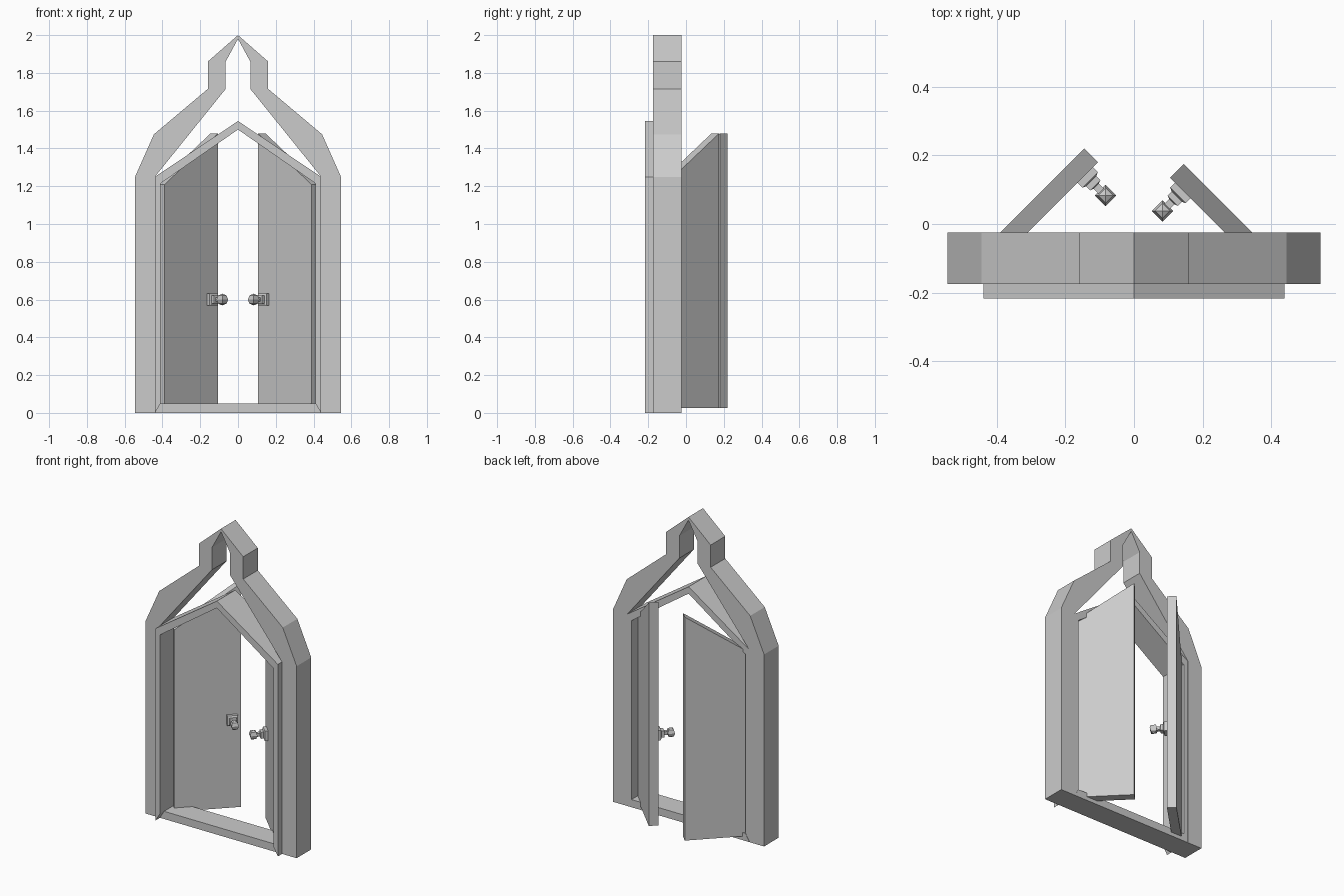
import bpy, bmesh, math
from mathutils import Vector, Matrix

if "Cube" in bpy.data.objects:
    bpy.data.objects.remove(bpy.data.objects["Cube"])


def finish(name, bm):
    bmesh.ops.recalc_face_normals(bm, faces=bm.faces)
    me = bpy.data.meshes.new(name)
    bm.to_mesh(me)
    bm.free()
    ob = bpy.data.objects.new(name, me)
    bpy.context.collection.objects.link(ob)
    return ob


def prism(name, pts, y0, y1, matrix=Matrix()):
    """Extrude an (x, z) outline from y0 to y1."""
    bm = bmesh.new()
    face = bm.faces.new([bm.verts.new((x, y0, z)) for x, z in pts])
    ext = bmesh.ops.extrude_face_region(bm, geom=[face])
    verts = [g for g in ext["geom"] if isinstance(g, bmesh.types.BMVert)]
    bmesh.ops.translate(bm, verts=verts, vec=(0, y1 - y0, 0))
    bm.transform(matrix)
    return finish(name, bm)


def arch(outer, inner):
    """Closed outline of an arch from its right half, both ending on x = 0."""
    flip = lambda pts: [(-x, z) for x, z in pts]
    return outer + flip(outer[-2::-1]) + flip(inner) + inner[-2::-1]


# Outer frame with stepped pointed top
prism("outer_frame", arch(
    [(0.545, 0), (0.545, 1.25), (0.445, 1.475), (0.16, 1.715), (0.16, 1.86), (0, 2)],
    [(0.44, 0), (0.44, 1.25), (0.065, 1.715), (0.065, 1.86), (0, 1.98)]),
    -0.175, -0.025)

# Inner gabled lining, standing proud of the frame, with mitred feet
prism("door_lining", arch(
    [(0.44, 0), (0.44, 1.25), (0, 1.545)],
    [(0.41, 0.05), (0.41, 1.215), (0, 1.5)]), -0.218, -0.027)

# Threshold between the legs
prism("threshold", [(-0.44, 0), (0.44, 0), (0.41, 0.05), (-0.41, 0.05)], -0.175, -0.025)

# Doors swung open 45 degrees, each with a knob near its free edge
LENGTH, THICK = 0.40, 0.057
for name, s, dy in (("left", -1, 0.0), ("right", 1, -0.045)):
    # local +x runs from free edge to hinge, local -y is the front face normal
    free = Vector((s * 0.105, 0.18 + dy, 0))
    along = Vector((s, -1, 0)).normalized()
    back = Vector((s, 1, 0)).normalized()
    mat = Matrix((along, back, Vector((0, 0, 1)))).transposed().to_4x4()
    mat.translation = free
    prism(name + "_door",
          [(0, 0.025), (LENGTH, 0.025), (LENGTH, 1.21), (0, 1.48)], 0, THICK, mat)

    # Square tapered rose and neck
    bm = bmesh.new()
    rings = []
    for half, d in ((0.032, 0), (0.032, 0.02), (0.021, 0.025), (0.021, 0.042),
                    (0.011, 0.045), (0.011, 0.075)):
        rings.append([bm.verts.new((0.053 + a * half, -d, 0.6 + b * half))
                      for a, b in ((-1, -1), (1, -1), (1, 1), (-1, 1))])
    for r0, r1 in zip(rings, rings[1:]):
        for i in range(4):
            j = (i + 1) % 4
            bm.faces.new((r0[i], r0[j], r1[j], r1[i]))
    bm.faces.new(rings[0])
    bm.faces.new(rings[-1])
    bm.transform(mat)
    finish(name + "_knob_base", bm)

    # Faceted knob
    bm = bmesh.new()
    centre = mat @ Vector((0.053, -0.084, 0.6))
    bmesh.ops.create_uvsphere(bm, u_segments=4, v_segments=4, radius=0.031,
                              matrix=Matrix.Translation(centre))
    finish(name + "_knob", bm)
